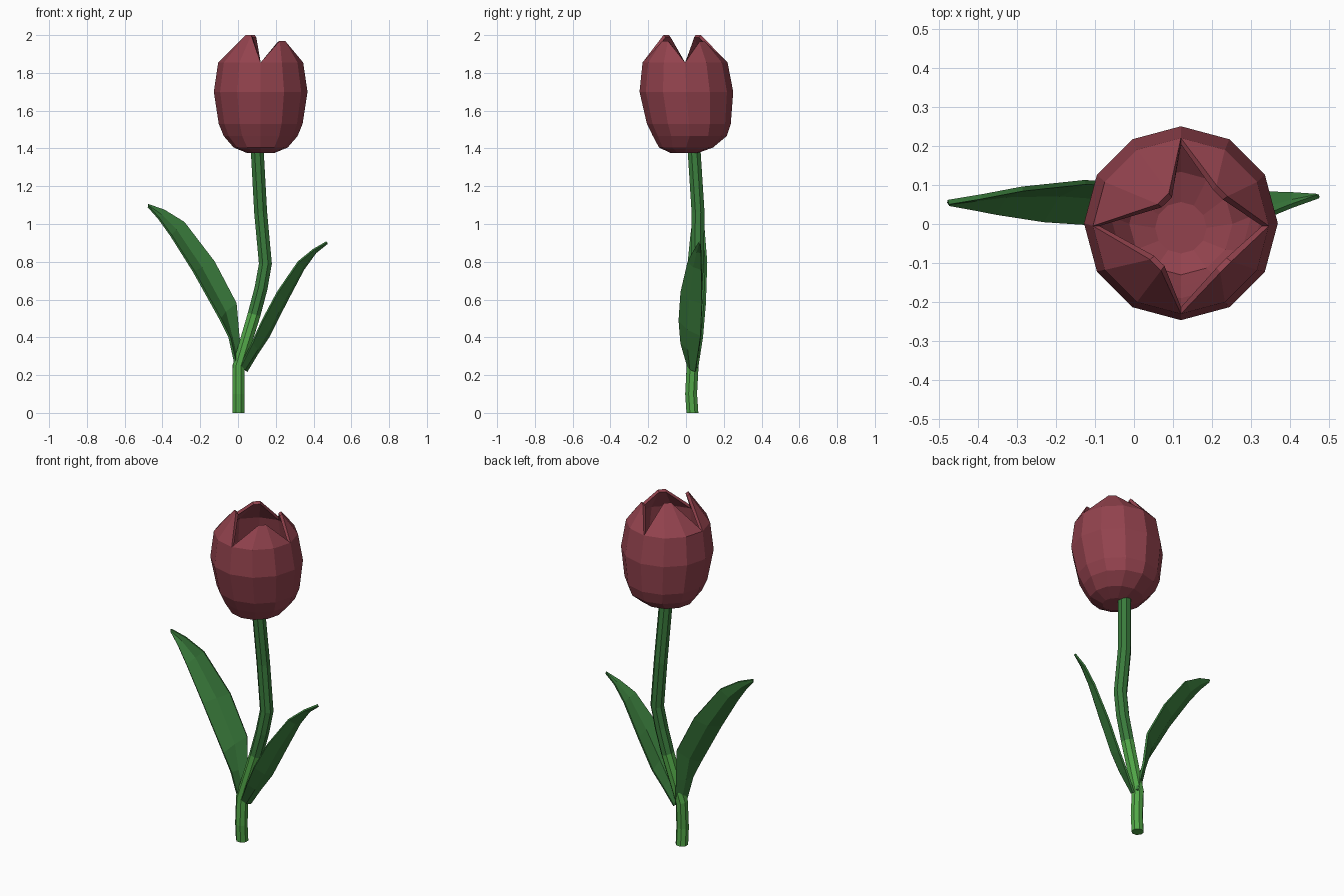
import bpy, bmesh, math
from mathutils import Vector

if "Cube" in bpy.data.objects:
    bpy.data.objects.remove(bpy.data.objects["Cube"])


def material(name, color):
    m = bpy.data.materials.new(name)
    m.diffuse_color = (*color, 1)
    m.use_nodes = True
    m.node_tree.nodes["Principled BSDF"].inputs["Base Color"].default_value = m.diffuse_color
    return m


RED = material("petal red", (0.29, 0.055, 0.075))
DARK = material("leaf green", (0.042, 0.20, 0.045))
LIGHT = material("light stem green", (0.085, 0.39, 0.065))


def finish(name, bm, mats, thickness=0, offset=0):
    me = bpy.data.meshes.new(name)
    bmesh.ops.recalc_face_normals(bm, faces=bm.faces)
    bm.to_mesh(me)
    bm.free()
    for m in mats:
        me.materials.append(m)
    ob = bpy.data.objects.new(name, me)
    bpy.context.collection.objects.link(ob)
    if thickness:
        s = ob.modifiers.new("thickness", "SOLIDIFY")
        s.thickness = thickness
        s.offset = offset
    return ob


def bridge(bm, a, b, closed=True):
    n = len(a)
    return [bm.faces.new((a[i], a[(i + 1) % n], b[(i + 1) % n], b[i]))
            for i in range(n if closed else n - 1)]


# Stem: bent eight-sided tube, lighter below the fourth ring
path = [Vector(p) for p in [
    (0.003, 0.034, 0), (0.003, 0.027, 0.1), (0.003, 0.035, 0.25), (0.085, 0.048, 0.52),
    (0.122, 0.052, 0.66), (0.145, 0.06, 0.79), (0.12, 0.064, 1.06), (0.102, 0.043, 1.387)]]
bm = bmesh.new()
rings = []
for i, p in enumerate(path):
    t = (path[min(i + 1, 7)] - path[max(i - 1, 0)]).normalized()
    if i in (0, 7):
        t = Vector((0, 0, 1))
    u = Vector((0, 1, 0)).cross(t).normalized()
    v = t.cross(u)
    r = 0.034 if i < 3 else 0.037
    rings.append([bm.verts.new(p + r * (u * math.cos(a) + v * math.sin(a)))
                  for a in [math.tau * (k + 0.5) / 8 for k in range(8)]])
for i in range(7):
    for f in bridge(bm, rings[i], rings[i + 1]):
        f.material_index = 1 if i < 3 else 0
bm.faces.new(rings[0]).material_index = 1
bm.faces.new(rings[-1])
finish("stem", bm, [DARK, LIGHT])

# Flower cup: twelve-sided rings (z, radius, centre y)
bm = bmesh.new()
rings = []
for z, r, cy in [(1.375, 0.07, -0.01), (1.405, 0.143, 0.0), (1.465, 0.195, 0.02),
                 (1.53, 0.222, 0.015), (1.70, 0.248, 0.002), (1.855, 0.225, -0.005)]:
    rings.append([bm.verts.new((0.12 + r * math.cos(k * math.pi / 6),
                                cy + r * math.sin(k * math.pi / 6), z)) for k in range(12)])
bm.faces.new(rings[0])
for a, b in zip(rings, rings[1:]):
    bridge(bm, a, b)
# Four petal tips that lean inward, one over each quarter of the rim
tips = [(0.225, 0.085, 1.965), (0.075, 0.065, 2.0), (0.055, -0.105, 2.0), (0.235, -0.11, 1.97)]
rim = rings[-1]
for q, tip in enumerate(tips):
    n0, a, b, n1 = [rim[(3 * q + j) % 12] for j in range(4)]
    d = (b.co - a.co).normalized() * 0.02
    ta, tb = bm.verts.new(Vector(tip) - d), bm.verts.new(Vector(tip) + d)
    bm.faces.new((a, b, tb, ta))
    bm.faces.new((n0, a, ta))
    bm.faces.new((b, n1, tb))
finish("flower_petals", bm, [RED], 0.018, -1)


# Leaves: folded blades between an upper and a lower edge
def leaf(name, upper, lower):
    bm = bmesh.new()
    rows = []
    for i, (p, q) in enumerate(zip(upper, lower)):
        p, q = Vector(p), Vector(q)
        along = Vector(upper[min(i + 1, len(upper) - 1)]) - Vector(upper[max(i - 1, 0)])
        n = along.cross(q - p).normalized()
        if n.z > 0:
            n = -n
        mid = (p + q) / 2 + n * (p - q).length * 0.15
        rows.append([bm.verts.new(c) for c in (p, mid, q)])
    for a, b in zip(rows, rows[1:]):
        bridge(bm, a, b, False)
    finish(name, bm, [DARK], 0.012)


leaf("left_leaf",
     [(0.03, 0.06, 0.24), (0.005, 0.085, 0.40), (-0.01, 0.10, 0.58), (-0.125, 0.107, 0.80),
      (-0.285, 0.09, 1.01), (-0.39, 0.07, 1.075), (-0.475, 0.056, 1.105)],
     [(-0.005, 0.02, 0.22), (-0.045, 0.0, 0.40), (-0.095, -0.002, 0.50), (-0.235, 0.008, 0.75),
      (-0.355, 0.027, 0.94), (-0.42, 0.04, 1.03), (-0.475, 0.05, 1.092)])
leaf("right_leaf",
     [(0.015, 0.01, 0.25), (0.075, -0.025, 0.37), (0.13, -0.035, 0.49), (0.21, -0.025, 0.64),
      (0.32, 0.012, 0.80), (0.40, 0.045, 0.865), (0.47, 0.07, 0.905)],
     [(0.045, 0.05, 0.22), (0.105, 0.065, 0.32), (0.165, 0.078, 0.41), (0.25, 0.085, 0.58),
      (0.345, 0.082, 0.76), (0.41, 0.08, 0.85), (0.47, 0.076, 0.898)])
